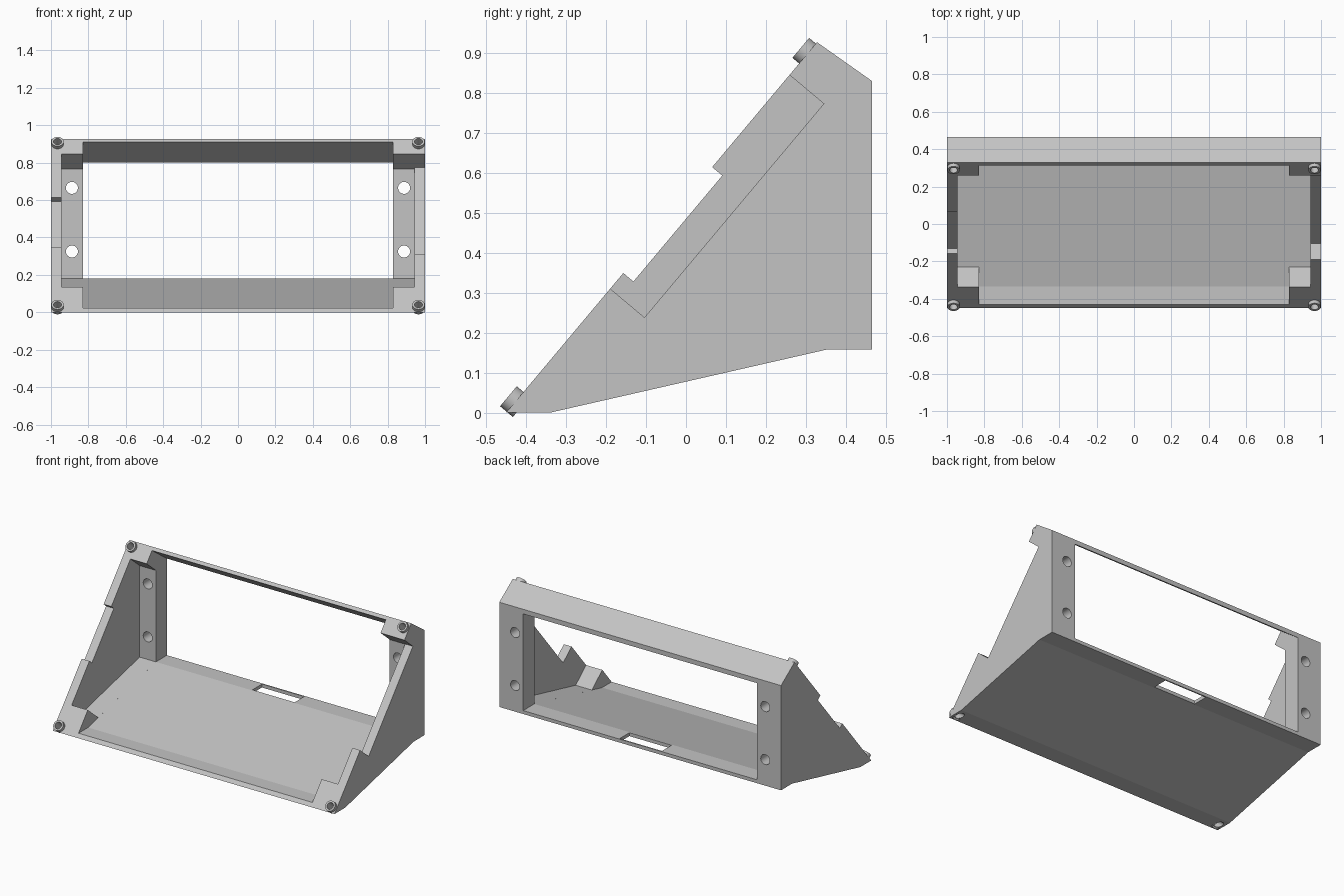
import bpy, bmesh
from math import radians, sin, cos
from mathutils import Vector, Matrix

if "Cube" in bpy.data.objects:
    bpy.data.objects.remove(bpy.data.objects["Cube"], do_unlink=True)

grey = bpy.data.materials.new("plain_grey")
grey.use_nodes = True
grey.diffuse_color = (0.55, 0.55, 0.55, 1)
grey.node_tree.nodes["Principled BSDF"].inputs["Base Color"].default_value = grey.diffuse_color

TILT = radians(50)
UP = Vector((cos(TILT), sin(TILT)))      # along the sloping front, in (y, z)
IN = Vector((sin(TILT), -cos(TILT)))     # into the body, square to the front
WALL, OPENING = 0.945, 0.83              # half widths of pocket and opening


def slope(s, d):
    """Point (y, z) at distance s up the sloping front and depth d behind it."""
    return tuple(Vector((-0.45, 0)) + UP * s + IN * d)


def finish(name, bm):
    bmesh.ops.recalc_face_normals(bm, faces=bm.faces)
    mesh = bpy.data.meshes.new(name)
    bm.to_mesh(mesh)
    bm.free()
    mesh.materials.append(grey)
    obj = bpy.data.objects.new(name, mesh)
    bpy.context.collection.objects.link(obj)
    return obj


def prism(name, profile, x0, x1):
    """Side profile of (y, z) points, extruded from x0 to x1."""
    bm = bmesh.new()
    face = bm.faces.new([bm.verts.new((x0, y, z)) for y, z in profile])
    moved = bmesh.ops.extrude_face_region(bm, geom=[face])["geom"]
    bmesh.ops.translate(bm, vec=(x1 - x0, 0, 0),
                        verts=[v for v in moved if isinstance(v, bmesh.types.BMVert)])
    return finish(name, bm)


def cylinder(name, start, end, radius):
    start, end = Vector(start), Vector(end)
    axis = end - start
    bm = bmesh.new()
    place = Matrix.Translation((start + end) / 2) @ axis.to_track_quat("Z", "Y").to_matrix().to_4x4()
    bmesh.ops.create_cone(bm, cap_ends=True, segments=48, radius1=radius, radius2=radius,
                          depth=axis.length, matrix=place)
    return finish(name, bm)


def combine(body, tool, operation):
    mod = body.modifiers.new(tool.name, "BOOLEAN")
    mod.operation, mod.solver, mod.object = operation, "EXACT", tool
    bpy.context.view_layer.objects.active = body
    bpy.ops.object.modifier_apply(modifier=mod.name)
    bpy.data.objects.remove(tool, do_unlink=True)


# Solid wedge
body = prism("sloped_housing", [slope(0, 0), (-0.34, 0), (0.353, 0.158), (0.465, 0.158),
                                (0.465, 0.83), slope(1.21, 0)], -1, 1)

# Raised bosses on the four front corners
for x in (-0.965, 0.965):
    for s in (0.035, 1.173):
        combine(body, cylinder("boss", (x, *slope(s, -0.022)), (x, *slope(s, 0.02)), 0.0325), "UNION")

cutters = [
    # Opening right through, leaving thin floor and top plates
    prism("opening", [(-0.6, 0.022), (-0.335, 0.022), (0.353, 0.18), (0.6, 0.18),
                      (0.6, 0.703), (0.2, 0.991), (-0.6, 0.991)], -OPENING, OPENING),
    # Wider pocket, leaving corner blocks and rear flanges
    prism("pocket", [slope(1.103, -0.2), (0.353, 0.767), (0.353, 0.18),
                     (-0.231, 0.046), slope(0.176, -0.2)], -WALL, WALL),
    # Shallow notch in one side wall, deep notch in the other
    prism("shallow_notch", [slope(0.456, -0.1), slope(0.456, 0.033),
                            slope(0.802, 0.033), slope(0.802, -0.1)], -1.1, -0.92),
    prism("deep_notch", [slope(0.405, -0.1), slope(0.405, 0.112),
                         slope(1.103, 0.112), slope(1.103, -0.1)], 0.92, 1.1),
    # Cable slot at the rear of the floor
    prism("cable_slot", [(0.36, 0.1), (0.457, 0.1), (0.457, 0.25), (0.36, 0.25)], -0.15, 0.15),
]
for side in (-1, 1):
    # Mounting holes through the rear flanges
    for z in (0.325, 0.665):
        cutters.append(cylinder("flange_hole", (side * 0.888, 0.3, z), (side * 0.888, 0.55, z), 0.032))
    # Screw holes down the corner bosses
    for s in (0.035, 1.173):
        cutters.append(cylinder("screw_hole", (side * 0.965, *slope(s, -0.05)),
                                (side * 0.965, *slope(s, 0.1)), 0.021))
for tool in cutters:
    combine(body, tool, "DIFFERENCE")

# Smooth round parts, crisp flat ones
bpy.ops.object.select_all(action="DESELECT")
body.select_set(True)
bpy.context.view_layer.objects.active = body
bpy.ops.object.shade_smooth_by_angle(angle=radians(10))
